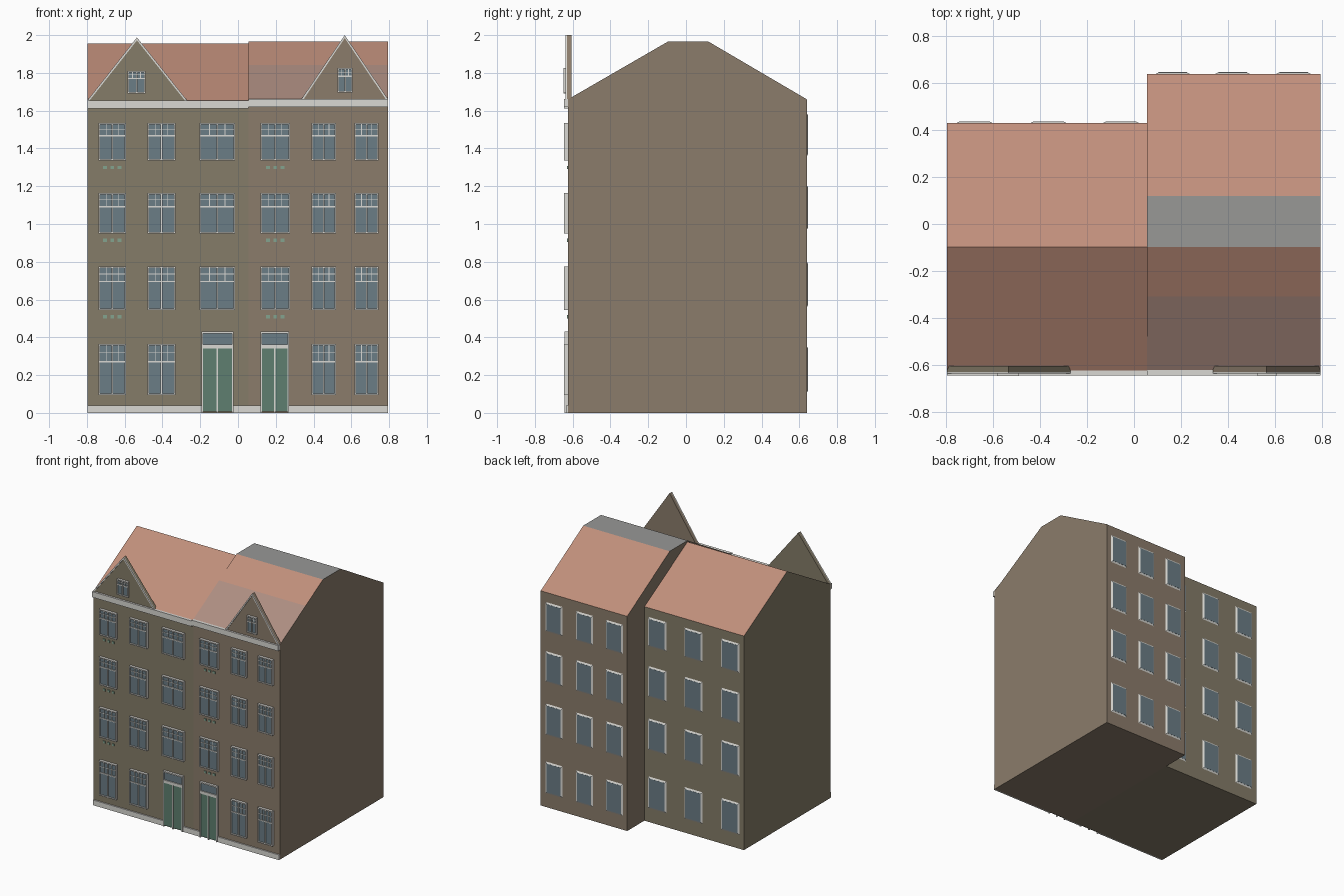
import bpy, bmesh

if "Cube" in bpy.data.objects:
    bpy.data.objects.remove(bpy.data.objects["Cube"])


def mat(name, hexcol):
    m = bpy.data.materials.new(name)
    rgb = [int(hexcol[i:i + 2], 16) / 255 for i in (0, 2, 4)]
    m.diffuse_color = [((c + 0.055) / 1.055) ** 2.4 for c in rgb] + [1]
    m.use_nodes = True
    m.node_tree.nodes["Principled BSDF"].inputs["Base Color"].default_value = m.diffuse_color
    return m


OLIVE = mat("olive_brick", "857C68")
BROWN = mat("brown_brick", "8B7C6B")
TILE = mat("roof_tile", "C08F7B")
TILE2 = mat("roof_tile_grey", "AE8E82")
FLAT = mat("flat_roof", "989896")
WHITE = mat("white_paint", "DAD9D4")
GLASS = mat("glass", "6B7D86")
GREEN = mat("door_green", "5E7F70")
MINT = mat("mint_tile", "83A38F")
FRONT, BACK_L, BACK_R, SPLIT = -0.625, 0.43, 0.64, 0.055
XL, XR = -0.797, 0.795


def finish(name, bm, mats):
    bmesh.ops.recalc_face_normals(bm, faces=bm.faces)
    me = bpy.data.meshes.new(name)
    bm.to_mesh(me)
    bm.free()
    for m in mats:
        me.materials.append(m)
    ob = bpy.data.objects.new(name, me)
    bpy.context.collection.objects.link(ob)
    return ob


def prism(bm, ring_a, ring_b, idx=None):
    """Solid between two matching rings; idx gives the material of each side face."""
    a = [bm.verts.new(p) for p in ring_a]
    b = [bm.verts.new(p) for p in ring_b]
    n = len(a)
    bm.faces.new(a)
    bm.faces.new(b[::-1])
    for i in range(n):
        f = bm.faces.new((a[i], b[i], b[(i + 1) % n], a[(i + 1) % n]))
        f.material_index = idx[i] if idx else 0


def rect(x0, x1, z0, z1, y):
    return [(x0, y, z0), (x1, y, z0), (x1, y, z1), (x0, y, z1)]


parts = {}


def box(name, m, x0, x1, z0, z1, y0, y1, taper=0.0):
    """Add a box to a named part; taper narrows the y1 face."""
    bm = parts.setdefault(name, (bmesh.new(), m))[0]
    t = taper
    prism(bm, rect(x0, x1, z0, z1, y0), rect(x0 + t, x1 - t, z0 + t, z1 - t, y1))


# House bodies: profile in (y, z), one material index per edge
def house(name, x0, x1, profile, idx, mats):
    bm = bmesh.new()
    prism(bm, [(x0, y, z) for y, z in profile], [(x1, y, z) for y, z in profile], idx)
    finish(name, bm, mats)


house("left_house", XL, SPLIT,
      [(FRONT, 0), (FRONT, 1.655), (-0.097, 1.955), (BACK_L, 1.655), (BACK_L, 0)],
      [0, 1, 1, 0, 0], [OLIVE, TILE])
house("right_house", SPLIT, XR,
      [(FRONT, 0), (FRONT, 1.66), (-0.31, 1.842), (-0.097, 1.965), (0.12, 1.965),
       (BACK_R, 1.66), (BACK_R, 0)],
      [0, 2, 1, 3, 1, 0, 0], [BROWN, TILE, TILE2, FLAT])


# Front windows: outer frame, glass, mullions and glazing bars
def window(cx, w, z0, z1, wall=FRONT):
    x0, x1, h = cx - w / 2, cx + w / 2, z1 - z0
    f, y = 0.008, wall - 0.02
    n = "front_window_frames"
    for a, b in ((x0, x0 + f), (x1 - f, x1), (cx - 0.004, cx + 0.004)):
        box(n, WHITE, a, b, z0, z1, y, wall)
    for a, b in ((z0, z0 + f), (z1 - f, z1)):
        box(n, WHITE, x0 + f, x1 - f, a, b, y, wall)
    zt = z0 + h * 0.64
    box(n, WHITE, x0 + f, x1 - f, zt, zt + 0.007, y + 0.001, wall)
    zb = (zt + z1) / 2
    box(n, WHITE, x0 + f, x1 - f, zb, zb + 0.004, y + 0.004, wall)
    for s in (-1, 1):
        bx = cx + s * w * 0.22
        box(n, WHITE, bx - 0.002, bx + 0.002, zt, z1 - f, y + 0.003, wall)
    box("front_window_glass", GLASS, x0 + f / 2, x1 - f / 2, z0 + f / 2, z1 - f / 2,
        wall - 0.012, wall + 0.005)


COLS = [(-0.666, 0.146), (-0.405, 0.15), (-0.11, 0.186),
        (0.197, 0.158), (0.453, 0.13), (0.681, 0.126)]
ROWS = [(0.095, 0.365), (0.545, 0.775), (0.95, 1.165), (1.335, 1.535)]
for r, (z0, z1) in enumerate(ROWS):
    for c, (cx, w) in enumerate(COLS):
        if r == 0 and c in (2, 3):
            continue
        window(cx, w, z0, z1)
        # Small mint tiles under the first window of each house
        if r and c in (0, 3):
            for k in (-1, 0, 1):
                x, z = cx + k * 0.038, z0 - 0.036
                box("mint_tiles", MINT, x - 0.01, x + 0.01, z - 0.008, z + 0.008,
                    FRONT - 0.006, FRONT)

# Double doors with transom lights
for x0, x1 in ((-0.193, -0.025), (0.12, 0.27)):
    cx, y = (x0 + x1) / 2, FRONT - 0.018
    for a, b in ((x0, x0 + 0.008), (x1 - 0.008, x1), (cx - 0.004, cx + 0.004)):
        box("door_frames", WHITE, a, b, 0.0, 0.345, y, FRONT)
    box("door_frames", WHITE, x0, x1, 0.34, 0.362, y, FRONT)
    box("door_frames", WHITE, x0, x1, 0.42, 0.43, y, FRONT)
    for a, b in ((x0, x0 + 0.008), (x1 - 0.008, x1)):
        box("door_frames", WHITE, a, b, 0.362, 0.42, y, FRONT)
    box("door_transom_glass", GLASS, x0 + 0.004, x1 - 0.004, 0.355, 0.425,
        FRONT - 0.01, FRONT + 0.005)
    for a, b in ((x0 + 0.008, cx - 0.004), (cx + 0.004, x1 - 0.008)):
        box("door_leaves", GREEN, a, b, 0.008, 0.34, FRONT - 0.012, FRONT + 0.005)

# Plinth, interrupted by the doors
for a, b in ((XL, -0.193), (-0.025, 0.12), (0.27, XR)):
    box("plinth", WHITE, a, b, 0, 0.04, FRONT - 0.01, FRONT)

# Cornice
box("cornice", WHITE, XL, SPLIT, 1.612, 1.655, FRONT - 0.02, FRONT + 0.003)
box("cornice", WHITE, SPLIT, XR, 1.62, 1.662, FRONT - 0.02, FRONT + 0.003)


# Front gables with thin white verge trim
def gable(name, m, x0, x1, ax, z0, az):
    bm = bmesh.new()
    tri = [(x0, z0), (x1, z0), (ax, az)]
    prism(bm, [(x, FRONT - 0.005, z) for x, z in tri],
          [(x, FRONT + 0.02, z) for x, z in tri])
    finish(name, bm, [m])
    bm = bmesh.new()
    for x in (x0, x1):
        s = 0.012 if x < ax else -0.012
        strip = [(x, z0), (x + s, z0), (ax, az - 0.016), (ax, az)]
        prism(bm, [(px, FRONT - 0.012, pz) for px, pz in strip],
              [(px, FRONT - 0.003, pz) for px, pz in strip])
    finish(name + "_trim", bm, [WHITE])


gable("left_gable", OLIVE, XL, -0.27, -0.535, 1.655, 1.988)
gable("right_gable", BROWN, 0.335, XR, 0.565, 1.66, 2.0)
window(-0.537, 0.095, 1.69, 1.81, FRONT - 0.003)
window(0.567, 0.08, 1.695, 1.825, FRONT - 0.003)

# Back windows: shallow chamfered frames with a flush pane
for wall, centres, w in ((BACK_L, (-0.68, -0.365, -0.055), 0.155),
                         (BACK_R, (0.165, 0.42, 0.68), 0.145)):
    for cx in centres:
        for z0, z1 in ((0.108, 0.352), (0.56, 0.80), (0.97, 1.205), (1.36, 1.585)):
            a, b = cx - w / 2, cx + w / 2
            box("back_window_frames", WHITE, a, b, z0, z1, wall, wall + 0.006, 0.012)
            box("back_window_glass", GLASS, a + 0.012, b - 0.012, z0 + 0.012, z1 - 0.012,
                wall, wall + 0.007)

for name, (bm, m) in parts.items():
    finish(name, bm, [m])
